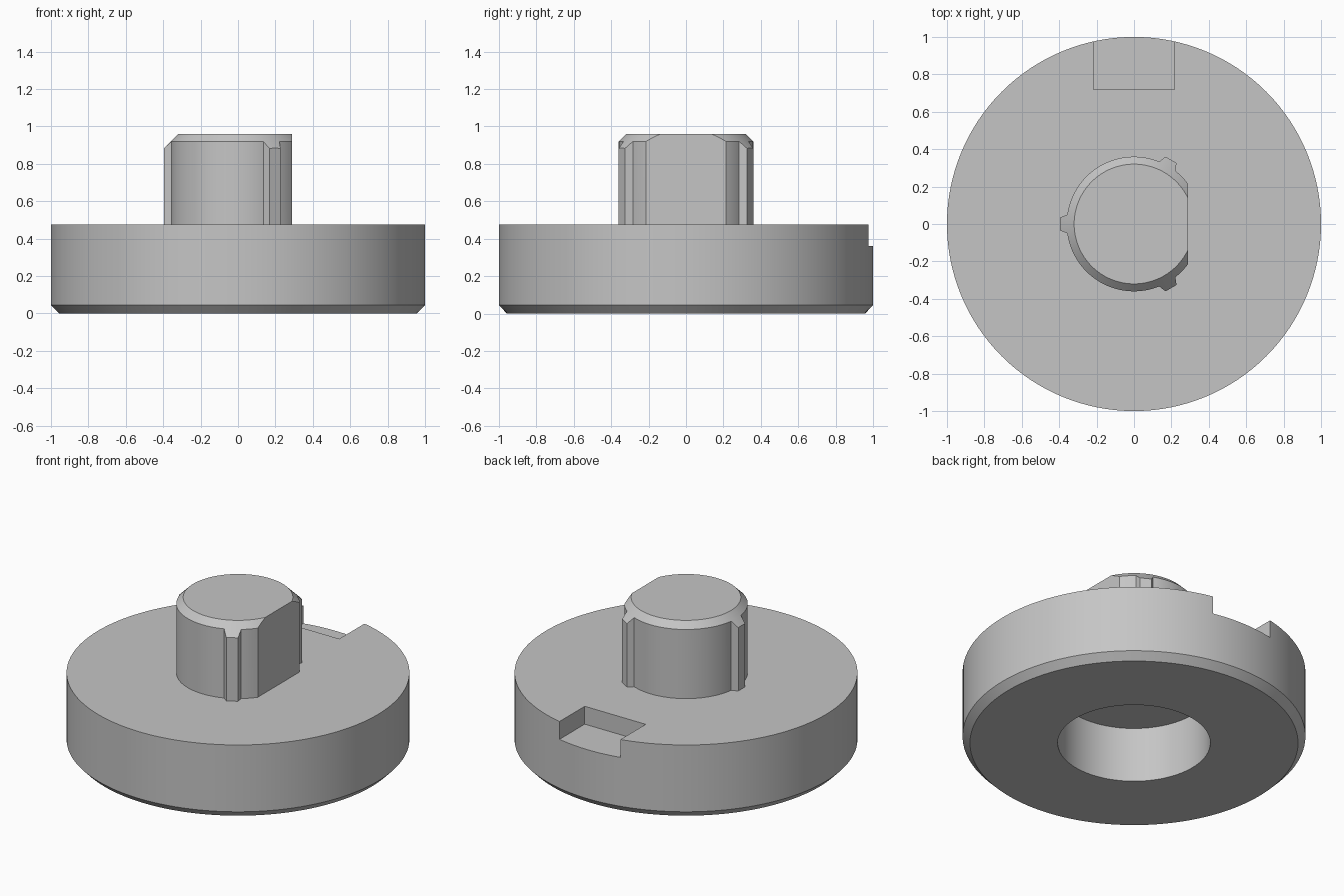
import bpy, bmesh
from math import sin, cos, acos, pi, radians
from mathutils import Vector, Matrix

cube = bpy.data.objects.get("Cube")
if cube:
    bpy.data.objects.remove(cube, do_unlink=True)

grey = bpy.data.materials.new("plain grey")
grey.use_nodes = True
colour = (0.56, 0.56, 0.56, 1)
grey.diffuse_color = colour
grey.node_tree.nodes["Principled BSDF"].inputs["Base Color"].default_value = colour


def add_object(name, bm):
    bmesh.ops.recalc_face_normals(bm, faces=bm.faces)
    mesh = bpy.data.meshes.new(name)
    bm.to_mesh(mesh)
    bm.free()
    mesh.materials.append(grey)
    obj = bpy.data.objects.new(name, mesh)
    bpy.context.collection.objects.link(obj)
    return obj


def lathe(name, profile, steps=128):
    """Closed solid of revolution from (radius, height) points, bottom to top."""
    bm = bmesh.new()
    rings = [[bm.verts.new((r * cos(2 * pi * i / steps), r * sin(2 * pi * i / steps), z))
              for i in range(steps)] for r, z in profile]
    for low, high in zip(rings, rings[1:]):
        for i in range(steps):
            j = (i + 1) % steps
            bm.faces.new((low[i], low[j], high[j], high[i]))
    bm.faces.new(rings[0][::-1])
    bm.faces.new(rings[-1])
    return add_object(name, bm)


def prism(name, outline, bottom, top):
    bm = bmesh.new()
    face = bm.faces.new([bm.verts.new((x, y, bottom)) for x, y in outline])
    ext = bmesh.ops.extrude_face_region(bm, geom=[face])
    verts = [v for v in ext["geom"] if isinstance(v, bmesh.types.BMVert)]
    bmesh.ops.translate(bm, verts=verts, vec=(0, 0, top - bottom))
    return add_object(name, bm)


def combine(obj, other, operation):
    """Apply a boolean and delete the helper."""
    mod = obj.modifiers.new("boolean", 'BOOLEAN')
    mod.operation, mod.solver, mod.object = operation, 'EXACT', other
    bpy.context.view_layer.update()
    graph = bpy.context.evaluated_depsgraph_get()
    mesh = bpy.data.meshes.new_from_object(obj.evaluated_get(graph))
    obj.modifiers.clear()
    obj.data = mesh
    bpy.data.objects.remove(other, do_unlink=True)


DISC_TOP, POCKET_FLOOR, TOP = 0.475, 0.36, 0.96
RADIUS, FLAT_X = 0.36, 0.29

# Round base with chamfered lower rim
base = lathe("base_disc", [(0.957, 0), (1, 0.045), (1, DISC_TOP)])

# Blind bore underneath
combine(base, lathe("bore_cutter", [(0.445, -0.1), (0.445, POCKET_FLOOR - 0.005)]), 'DIFFERENCE')

# Rectangular pocket open to the back rim
pocket = [(-0.217, 0.72), (0.217, 0.72), (0.217, 1.1), (-0.217, 1.1)]
combine(base, prism("pocket_cutter", pocket, POCKET_FLOOR, 0.6), 'DIFFERENCE')

# Stub outline: arc from one end of the flat to the other, with three ribs
flat_angle = acos(FLAT_X / RADIUS)
rib_angles = [radians(a) for a in (60, 180, 300)]
half_angle = 0.05 / RADIUS
stops = [flat_angle] + [a + s * half_angle for a in rib_angles for s in (-1, 1)] + [2 * pi - flat_angle]
outline = []
for n in range(0, len(stops), 2):
    start, end = stops[n], stops[n + 1]
    count = max(3, int((end - start) / radians(3)))
    for i in range(count + 1):
        a = start + (end - start) * i / count
        outline.append((RADIUS * cos(a), RADIUS * sin(a)))
    if n // 2 < len(rib_angles):
        turn = Matrix.Rotation(rib_angles[n // 2], 2)
        outline += [tuple(turn @ Vector((0.396, w))) for w in (-0.034, 0.034)]
stub = prism("stub", outline, 0.42, TOP + 0.02)

# Chamfer the stub and its ribs with one cone
combine(stub, lathe("chamfer_cone", [(0.5, 0.3), (0.5, TOP - 0.18), (0.32, TOP)]), 'INTERSECT')
combine(base, stub, 'UNION')
base.name = "base_with_stub"

bpy.ops.object.select_all(action='DESELECT')
base.select_set(True)
bpy.context.view_layer.objects.active = base
bpy.ops.object.shade_smooth_by_angle(angle=radians(20))
